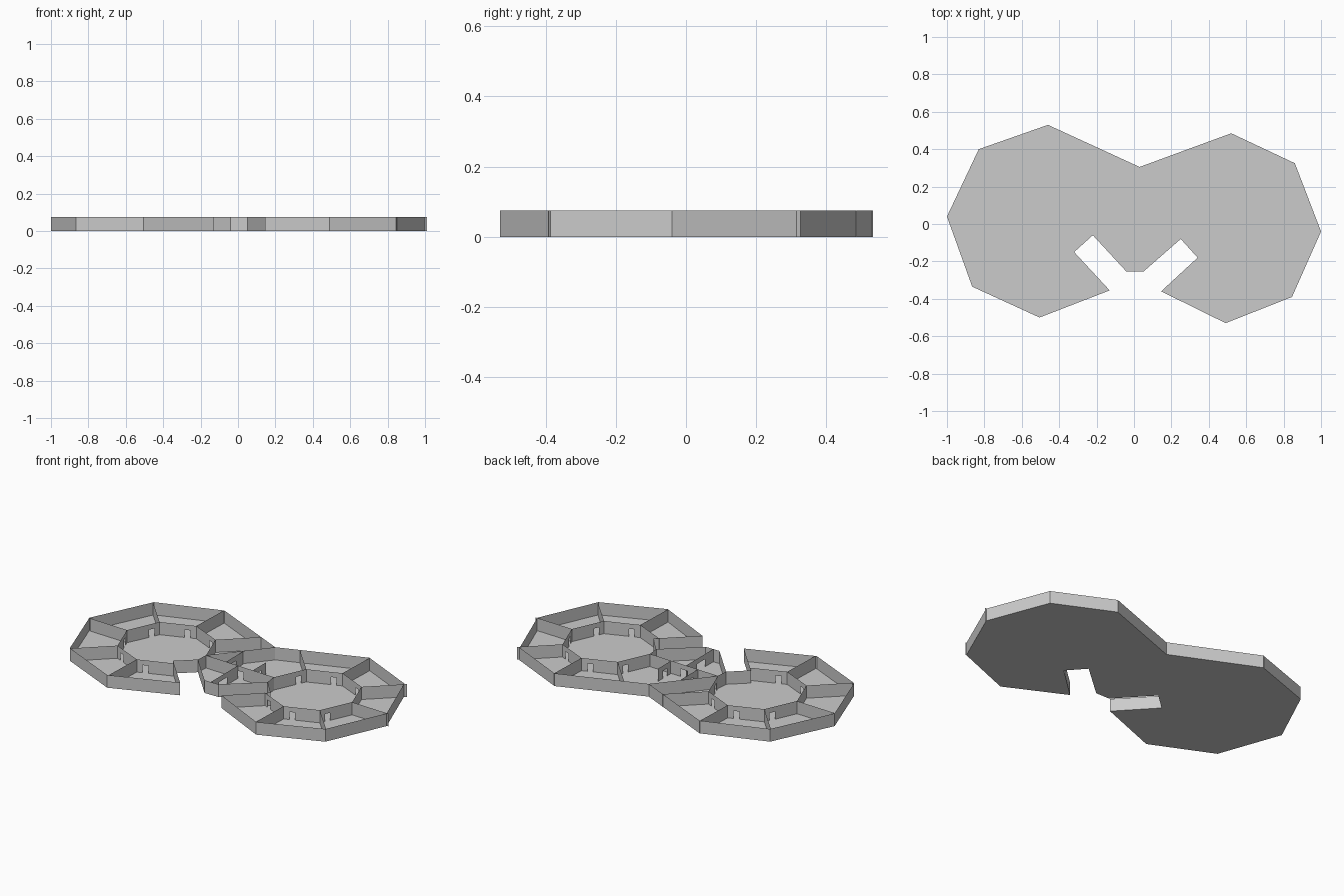
import bpy
import bmesh
from math import cos, sin, radians
from mathutils import Vector

cube = bpy.data.objects.get("Cube")
if cube:
    bpy.data.objects.remove(cube, do_unlink=True)

HEIGHT = 0.075
DOOR_HEIGHT = 0.045

grey = bpy.data.materials.new("plain_grey")
grey.use_nodes = True
GREY = (0.6, 0.6, 0.6, 1)
grey.diffuse_color = GREY
grey.node_tree.nodes["Principled BSDF"].inputs["Base Color"].default_value = GREY


def finish(name, bm):
    mesh = bpy.data.meshes.new(name)
    bm.to_mesh(mesh)
    bm.free()
    mesh.materials.append(grey)
    obj = bpy.data.objects.new(name, mesh)
    bpy.context.collection.objects.link(obj)
    return obj


def add_wall(bm, a, b, door=None):
    """Upright sheet from a to b, with an optional doorway (start, end fractions)."""
    a, b = Vector(a), Vector(b)
    profile = [(0, 0)]
    if door:
        s, e = door
        profile += [(s, 0), (s, DOOR_HEIGHT), (e, DOOR_HEIGHT), (e, 0)]
    profile += [(1, 0), (1, HEIGHT), (0, HEIGHT)]
    verts = [bm.verts.new((*a.lerp(b, t), z)) for t, z in profile]
    bm.faces.new(verts)


def walls(name, segments, door=None):
    bm = bmesh.new()
    for a, b in segments:
        add_wall(bm, a, b, door)
    return finish(name, bm)


def octagon(center, radius, start=88):
    return [(center[0] + radius * cos(radians(start + 45 * i)),
             center[1] + radius * sin(radians(start + 45 * i))) for i in range(8)]


# Outer boundary, counter-clockwise, including both entrance notches
outline = [
    (0.03, 0.305), (-0.46, 0.53), (-0.83, 0.40), (-1, 0.04), (-0.865, -0.335),
    (-0.505, -0.5), (-0.13, -0.355), (-0.32, -0.15), (-0.22, -0.06),
    (-0.04, -0.255), (0.05, -0.255), (0.25, -0.08), (0.34, -0.18),
    (0.145, -0.36), (0.49, -0.53), (0.845, -0.39), (1, -0.04),
    (0.86, 0.325), (0.52, 0.485),
]

# Floor sheet
bm = bmesh.new()
floor_face = bm.faces.new([bm.verts.new((x, y, 0)) for x, y in outline])
bm.normal_update()
if floor_face.normal.z < 0:
    floor_face.normal_flip()
bmesh.ops.triangulate(bm, faces=bm.faces[:])
finish("floor", bm)

# Perimeter walls
walls("outer_wall", zip(outline, outline[1:] + outline[:1]))

# Octagonal halls: the notch replaces one inner edge of each
halls = {
    "right": ((-0.48, 0.018), 0.515, 0.265, 5, (0, 1, 2, 3, 4, 7)),
    "left": ((0.505, -0.02), 0.507, 0.262, 2, (0, 1, 4, 5, 6, 7)),
}
inner_rings = {}
for side, (center, outer_r, inner_r, open_edge, spokes) in halls.items():
    outer, inner = octagon(center, outer_r), octagon(center, inner_r)
    inner_rings[side] = inner
    ring = [(inner[(i + 1) % 8], inner[i]) for i in range(8) if i != open_edge]
    walls(side + "_inner_wall", ring, door=(0.68, 0.84))
    walls(side + "_room_dividers", [(inner[i], outer[i]) for i in spokes])

# Link between the halls
right_corner = inner_rings["right"][6]
left_corner = inner_rings["left"][2]
walls("notch_end_joints", [(right_corner, (-0.22, -0.06)), (left_corner, (0.25, -0.08))])
walls("link_diagonal_wall", [(right_corner, (0.03, 0.305))])
walls("link_corridor_wall", [(right_corner, left_corner)], door=(0.45, 0.55))
walls("link_partitions", [((-0.08, 0.0), (-0.08, 0.16)),
                          ((0.1, 0.0), (0.1, 0.12)),
                          ((0.0, -0.255), (0.0, 0.0))], door=(0.3, 0.6))
